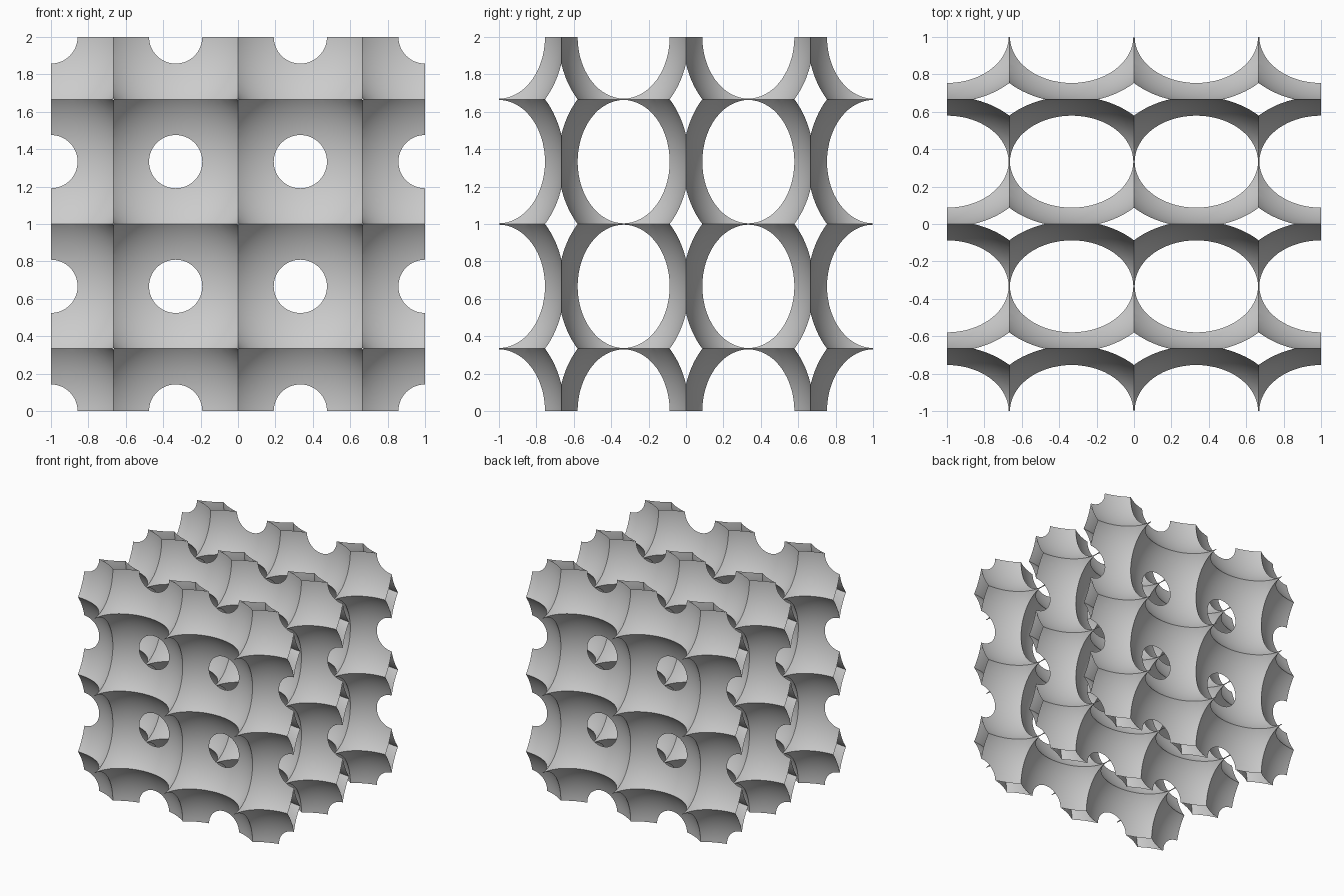
import bpy, bmesh
from mathutils import Matrix, Vector

if "Cube" in bpy.data.objects:
    bpy.data.objects.remove(bpy.data.objects["Cube"])

PITCH = 2 / 3            # spacing of the hollows
RADII = (0.469, 0.35, 0.469)


def clip_to_box(bm, half):
    """Keep only what lies within a cube of the given half size."""
    for axis in range(3):
        for sign in (-1, 1):
            normal = Vector((0, 0, 0))
            normal[axis] = sign
            bmesh.ops.bisect_plane(
                bm, geom=bm.verts[:] + bm.edges[:] + bm.faces[:], dist=1e-5,
                plane_co=normal * half, plane_no=normal, clear_outer=True)


# One hollow: an ellipsoid shell, open where it meets its neighbours
bm = bmesh.new()
bmesh.ops.create_uvsphere(bm, u_segments=64, v_segments=48, radius=1,
                          matrix=Matrix.Rotation(1.5707963, 4, 'X'))
bmesh.ops.scale(bm, vec=RADII, verts=bm.verts)
clip_to_box(bm, PITCH / 2)
bmesh.ops.reverse_faces(bm, faces=bm.faces[:])

# Repeat the hollow along each axis, then trim the block to a cube
bmesh.ops.translate(bm, vec=(-1, -1, -1), verts=bm.verts)
for axis in range(3):
    source = bm.verts[:] + bm.edges[:] + bm.faces[:]
    for step in range(1, 4):
        offset = Vector((0, 0, 0))
        offset[axis] = step * PITCH
        copy = bmesh.ops.duplicate(bm, geom=source)["geom"]
        verts = [v for v in copy if isinstance(v, bmesh.types.BMVert)]
        bmesh.ops.translate(bm, vec=offset, verts=verts)
clip_to_box(bm, 1)
bmesh.ops.translate(bm, vec=(0, 0, 1), verts=bm.verts)
for face in bm.faces:
    face.smooth = True

mesh = bpy.data.meshes.new("hollow_lattice")
bm.to_mesh(mesh)
bm.free()
lattice = bpy.data.objects.new("hollow_lattice", mesh)
bpy.context.collection.objects.link(lattice)

# Plain grey material
grey = bpy.data.materials.new("light_grey")
grey.use_nodes = True
grey.diffuse_color = (0.6, 0.6, 0.6, 1)
grey.node_tree.nodes["Principled BSDF"].inputs["Base Color"].default_value = (0.6, 0.6, 0.6, 1)
mesh.materials.append(grey)
